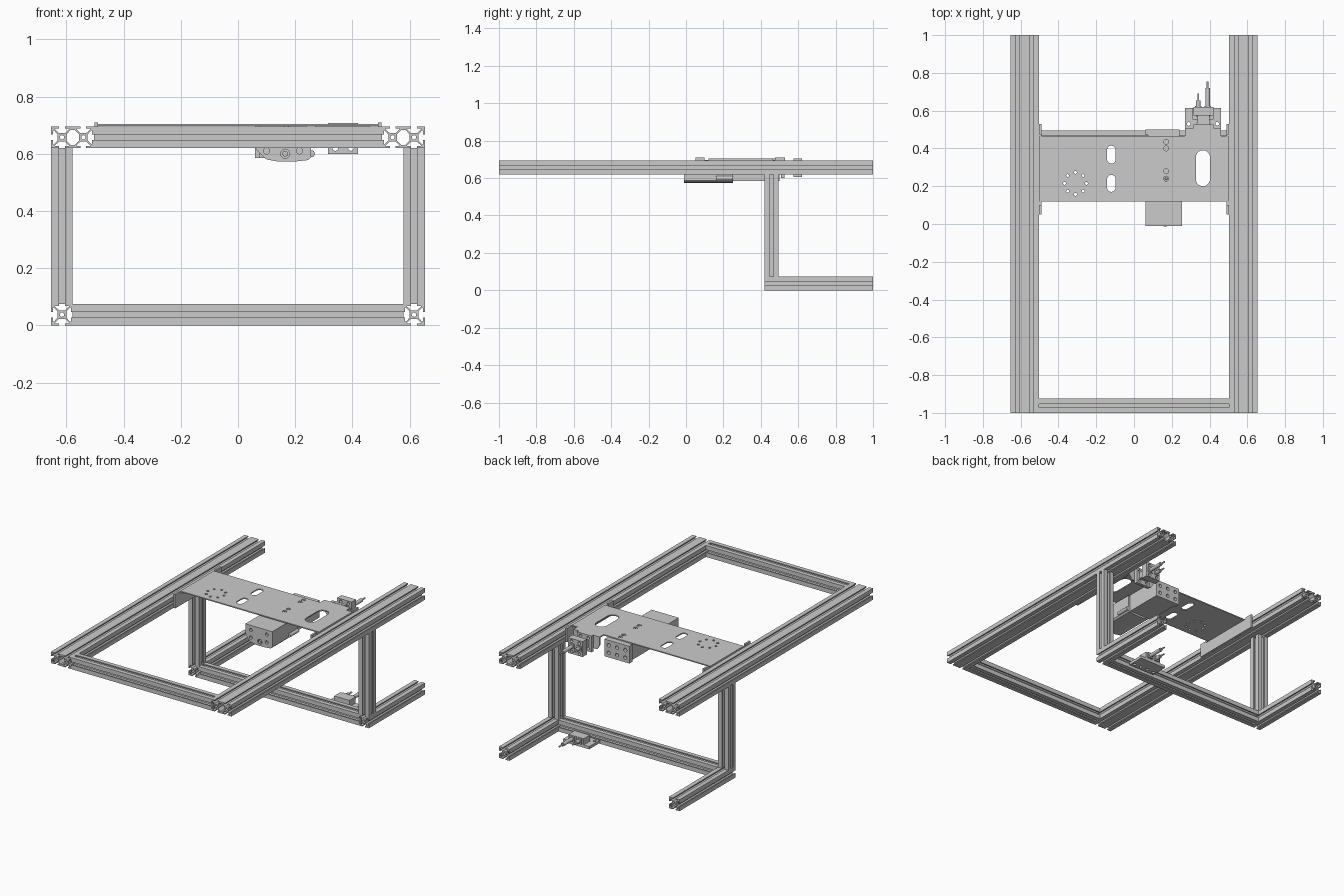
import bpy, bmesh, math
from math import sin, cos, pi

if "Cube" in bpy.data.objects:
    bpy.data.objects.remove(bpy.data.objects["Cube"])

ROT = {'X': (pi/2, 0, pi/2), 'Y': (pi/2, 0, 0), 'Z': (0, 0, 0)}
H = 0.0375                      # half a profile module


def prism(name, loops, depth, loc, axis='Z', smooth=False):
    """Outline plus holes, extruded. X: (y,z) drawn, Y: (x,z) drawn, Z: (x,y) drawn."""
    cu = bpy.data.curves.new(name, 'CURVE')
    cu.dimensions, cu.fill_mode, cu.extrude = '2D', 'BOTH', depth / 2
    for pts in loops:
        s = cu.splines.new('POLY')
        s.points.add(len(pts) - 1)
        for p, (x, y) in zip(s.points, pts):
            p.co = (x, y, 0, 1)
        s.use_cyclic_u = True
    ob = bpy.data.objects.new(name, cu)
    bpy.context.collection.objects.link(ob)
    ob.location, ob.rotation_euler = loc, ROT[axis]
    bpy.ops.object.select_all(action='DESELECT')
    ob.select_set(True)
    bpy.context.view_layer.objects.active = ob
    bpy.ops.object.convert(target='MESH')
    ob = bpy.context.object
    bm = bmesh.new()
    bm.from_mesh(ob.data)
    bmesh.ops.remove_doubles(bm, verts=bm.verts, dist=1e-5)
    bmesh.ops.recalc_face_normals(bm, faces=bm.faces)
    for f in bm.faces:
        f.smooth = False
    bm.to_mesh(ob.data)
    bm.free()
    if smooth:
        bpy.ops.object.shade_smooth_by_angle()
    return ob


def circle(x, y, r, n=16):
    return [(x + r*cos(2*pi*i/n), y + r*sin(2*pi*i/n)) for i in range(n)]


def slot(x, y0, y1, w, n=10):
    r = w / 2
    return ([(x + r*cos(pi*i/n), y1 - r + r*sin(pi*i/n)) for i in range(n + 1)] +
            [(x - r*cos(pi*i/n), y0 + r - r*sin(pi*i/n)) for i in range(n + 1)])


def rect(x0, x1, y0, y1):
    return [(x0, y0), (x1, y0), (x1, y1), (x0, y1)]


def box(name, x0, x1, y0, y1, z0, z1):
    return prism(name, [rect(x0, x1, y0, y1)], z1 - z0, (0, 0, (z0 + z1)/2))


def rod(name, x, z, r, y0, y1):
    return prism(name, [circle(x, z, r)], y1 - y0, (0, (y0 + y1)/2, 0), 'Y', True)


# T-slot cross-sections: one module and two modules side by side
GROOVE = [(.26, 1), (.26, .82), (.66, .82), (.66, .76), (.28, .40),
          (-.28, .40), (-.66, .76), (-.66, .82), (-.26, .82), (-.26, 1)]


def turn(pts, k, dx=0):
    for _ in range(k % 4):
        pts = [(-y, x) for x, y in pts]
    return [((x + dx)*H, y*H) for x, y in pts]


single = sum([turn([(1, 1)] + GROOVE, k) for k in range(4)], [])
SINGLE = [single, circle(0, 0, .2*H)]
double = (turn([(1, 1)] + GROOVE, 0, 1) + turn(GROOVE + [(-1, 1)], 0, -1) +
          turn(GROOVE, 1, -1) + turn([(1, 1)] + GROOVE, 2, -1) +
          turn(GROOVE + [(-1, 1)], 2, 1) + turn(GROOVE, 3, 1))
cavity = [(.6, -.28), (.6, .28), (.2, .7), (-.2, .7),
          (-.6, .28), (-.6, -.28), (-.2, -.7), (.2, -.7)]
DOUBLE = [double, turn(cavity, 0), circle(H, 0, .2*H), circle(-H, 0, .2*H)]

# Frame
for side, s in (('left', -1), ('right', 1)):
    prism(side + '_top_rail', DOUBLE, 2, (s*.578, 0, .6575), 'Y')
    prism(side + '_leg', SINGLE, .545, (s*.6155, .4575, .3475))
    prism(side + '_foot_rail', SINGLE, .58, (s*.6155, .71, H), 'Y')
    # End bracket with raised tabs, lying against the rail
    prism(side + '_end_bracket', [[(.05, .62), (.53, .62), (.53, .71), (.475, .71),
          (.475, .698), (.10, .698), (.10, .71), (.05, .71)]], .012, (s*.496, 0, 0), 'X')
prism('front_crossbar', SINGLE, 1.006, (0, -.9625, .6575), 'X')
prism('lower_crossbar', SINGLE, 1.156, (0, .4575, H), 'X')

# Mounting plate with slots and bolt holes
holes = [slot(.365, .20, .39, .075), slot(-.12, .32, .415, .045), slot(-.12, .17, .26, .045)]
holes += [circle(.17, y, .013) for y in (.435, .40, .28, .24)]
holes += [circle(-.31 + .058*cos(k*pi/4), .215 + .058*sin(k*pi/4), .008, 10) for k in range(8)]
prism('mounting_plate', [[(-.502, .12), (.502, .12), (.502, .465), (.46, .465), (.46, .507),
      (.27, .507), (.27, .465), (-.502, .465)]] + holes, .007, (0, 0, .7015))
prism('plate_back_flange', [[(.27, .70), (.27, .65), (.29, .62), (.44, .62), (.46, .65), (.46, .70)]],
      .008, (0, .503, 0), 'Y')
for y in (.435, .40, .28, .24):
    prism('plate_bolt', [circle(.17, y, .009), circle(.17, y, .004, 6)], .012, (0, 0, .697))

# Slide unit under the plate: body, carriage, perforated end faces
body = [(.06, .69), (.06, .62), (.09, .588), (.10, .580), (.14, .573),
        (.20, .573), (.245, .578), (.255, .588), (.255, .69)]
ports = [circle(x, z, .011, 12) for x in (.10, .215) for z in (.61, .66)] + [circle(.165, .60, .016)]
prism('slide_body', [body], .245, (0, .1275, 0), 'Y')
prism('slide_front_cap', [body] + ports, .015, (0, -.0025, 0), 'Y')
box('slide_carriage', .075, .24, .25, .47, .585, .697)
prism('slide_end_plate', [rect(.06, .24, .585, .697)] +
      [circle(x, z, .012, 12) for x in (.09, .15, .21) for z in (.615, .665)],
      .03, (0, .485, 0), 'Y')
rod('slide_side_pin', .257, .60, .012, .16, .25)
rod('slide_cable_stub', .165, .60, .010, -.012, .02)

# Upper and lower probe units: bracket, clamps and stepped probes facing the back
xs = ((.34, .69), (.39, .755))
upper = [circle(x, z, .010, 12) for x in (.34, .395) for z in (.62, .688)]
prism('upper_probe_bracket', [rect(.315, .42, .60, .707)] + upper, .02, (0, .517, 0), 'Y')
box('upper_probe_arm', .335, .40, .527, .575, .632, .675)
prism('upper_probe_face', [rect(.315, .42, .605, .705)] + upper, .045, (0, .5975, 0), 'Y')
prism('lower_probe_bracket', [rect(.27, .46, .505, .615)] +
      [circle(x, .53, .010, 12) for x in (.29, .34, .39, .44)], .018, (0, 0, .02))
box('lower_probe_clamp', .31, .42, .552, .615, .029, .07)
for tag, z in (('upper', .655), ('lower', .05)):
    for x, end in xs:
        box(tag + '_probe_collar', x - .018, x + .018, .58, .625, z - .018, z + .018)
        rod(tag + '_probe_barrel', x, z, .012, .57, end - .035)
        rod(tag + '_probe_tip', x, z, .005, end - .04, end)
